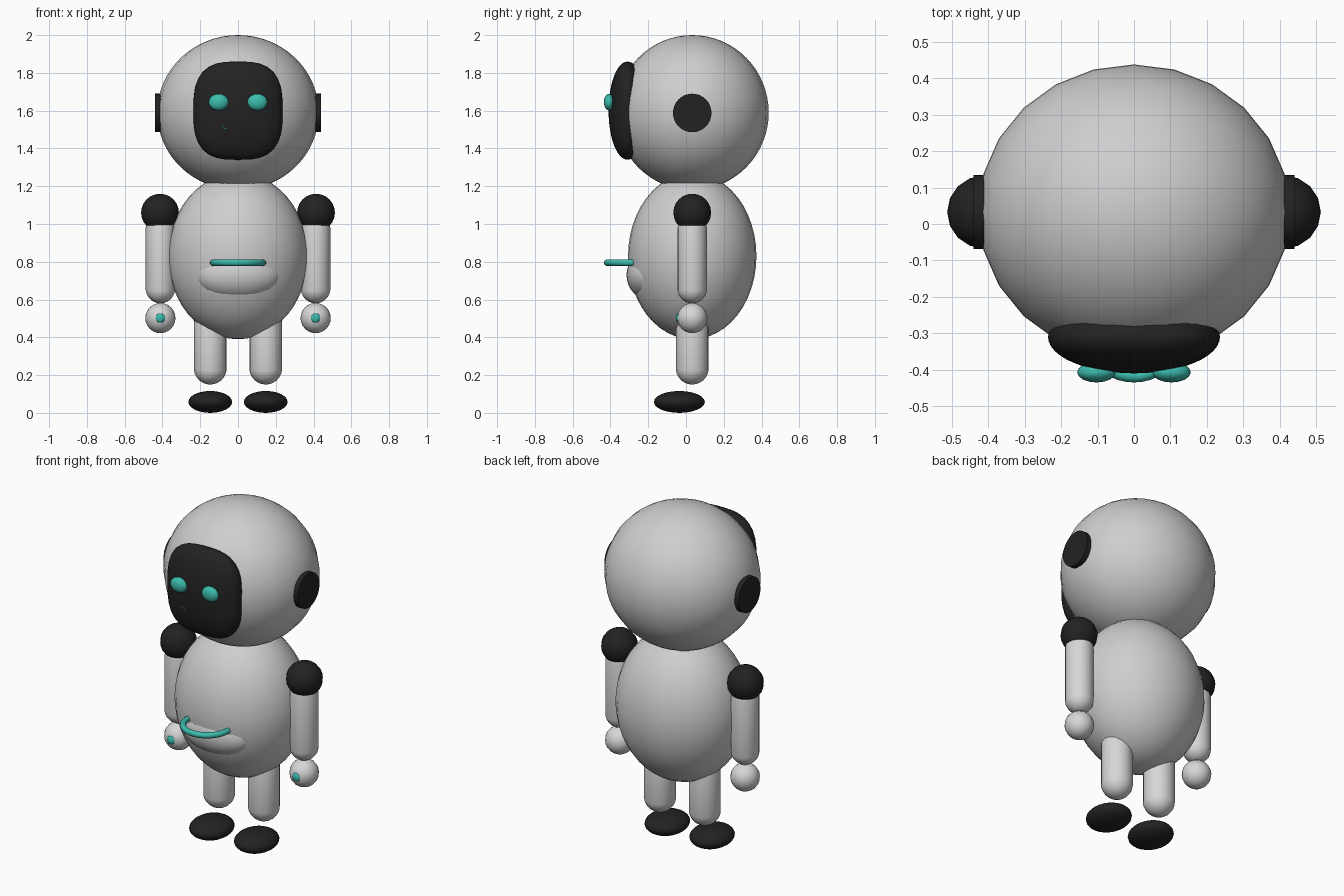
import bpy, bmesh, math
from mathutils import Matrix, Vector

if "Cube" in bpy.data.objects:
    bpy.data.objects.remove(bpy.data.objects["Cube"])


def material(name, rgb):
    m = bpy.data.materials.new(name)
    m.diffuse_color = (*rgb, 1)
    m.use_nodes = True
    m.node_tree.nodes["Principled BSDF"].inputs["Base Color"].default_value = m.diffuse_color
    return m


SHELL = material("shell grey", (0.62, 0.62, 0.63))
LIMB = material("limb grey", (0.68, 0.68, 0.69))
BLACK = material("soft black", (0.016, 0.016, 0.017))
TEAL = material("glow teal", (0.045, 0.50, 0.42))


def finish(name, bm, mat, angle=60):
    mesh = bpy.data.meshes.new(name)
    bmesh.ops.recalc_face_normals(bm, faces=bm.faces)
    bm.to_mesh(mesh)
    bm.free()
    ob = bpy.data.objects.new(name, mesh)
    bpy.context.collection.objects.link(ob)
    mesh.materials.append(mat)
    bpy.ops.object.select_all(action='DESELECT')
    ob.select_set(True)
    bpy.context.view_layer.objects.active = ob
    bpy.ops.object.shade_smooth_by_angle(angle=math.radians(angle))
    return ob


def ellipsoid(name, centre, radii, mat, seg=24, rings=24):
    bm = bmesh.new()
    bmesh.ops.create_uvsphere(bm, u_segments=seg, v_segments=rings, radius=1)
    bmesh.ops.transform(bm, verts=bm.verts,
                        matrix=Matrix.Translation(centre) @ Matrix.Diagonal((*radii, 1)))
    return finish(name, bm, mat)


def capsule(name, x, y, bottom, top, r, mat):
    # sphere split at the equator and pulled apart
    bm = bmesh.new()
    bmesh.ops.create_uvsphere(bm, u_segments=16, v_segments=13, radius=r)
    for v in bm.verts:
        z = top - r if v.co.z > 0 else bottom + r
        v.co += Vector((x, y, z))
    return finish(name, bm, mat)


def ring_arc(name, centre, major, minor, mat, start, end, steps, axis='Z'):
    # tube swept along an arc
    curve = bpy.data.curves.new(name, 'CURVE')
    curve.dimensions = '3D'
    curve.bevel_depth = minor
    curve.bevel_resolution = 3
    curve.use_fill_caps = True
    sp = curve.splines.new('POLY')
    sp.points.add(steps)
    for i, p in enumerate(sp.points):
        a = start + (end - start) * i / steps
        u, v = major * math.cos(a), major * math.sin(a)
        off = Vector((u, v, 0)) if axis == 'Z' else Vector((u, 0, v))
        p.co = (*(Vector(centre) + off), 1)
    ob = bpy.data.objects.new(name, curve)
    bpy.context.collection.objects.link(ob)
    curve.materials.append(mat)
    sp.use_smooth = True
    return ob


# Head and torso
Y = 0.033
ellipsoid("head", (0, Y, 1.59), (0.428, 0.405, 0.41), SHELL, 24, 32)
ellipsoid("torso", (0, Y, 0.83), (0.37, 0.34, 0.44), SHELL, 32, 24)
ellipsoid("belly_pouch", (0, -0.185, 0.73), (0.23, 0.13, 0.135), SHELL, 24, 16)

# Domed visor: rounded-square outline, circular depth profile
bm = bmesh.new()
bmesh.ops.create_uvsphere(bm, u_segments=40, v_segments=24, radius=1)
for v in bm.verts:
    a, b, depth = v.co.x, v.co.y, v.co.z
    flat, cubic = math.hypot(a, b), (abs(a) ** 3 + abs(b) ** 3) ** (1 / 3)
    k = flat / cubic if cubic > 1e-6 else 1
    v.co = (0.236 * a * k, -0.31 - 0.1 * depth, 1.60 + 0.26 * b * k)
finish("visor", bm, BLACK)
ring_arc("visor_dot", (-0.07, -0.400, 1.515), 0.012, 0.002, TEAL, 0, math.tau, 12, 'Y')

# Smile-shaped handle on the belly
ring_arc("belly_handle", (0, -0.287, 0.795), 0.131, 0.017, TEAL, math.pi, math.tau, 20)
for s in (-1, 1):
    ellipsoid("handle_tip", (s * 0.131, -0.287, 0.795), (0.017,) * 3, TEAL, 12, 8)

# Paired parts
for s, side in ((-1, "left"), (1, "right")):
    ellipsoid(side + "_eye", (s * 0.103, -0.407, 1.645), (0.053, 0.028, 0.044), TEAL, 16, 12)

    bm = bmesh.new()
    bmesh.ops.create_cone(bm, cap_ends=True, segments=32, radius1=0.102, radius2=0.102, depth=0.04,
                          matrix=Matrix.Translation((s * 0.42, Y, 1.588)) @ Matrix.Rotation(math.pi / 2, 4, 'Y'))
    finish(side + "_ear", bm, BLACK, 30)

    ellipsoid(side + "_shoulder", (s * 0.413, Y, 1.06), (0.1, 0.1, 0.1), BLACK, 16, 12)
    capsule(side + "_arm", s * 0.411, Y, 0.58, 1.05, 0.078, LIMB)
    ellipsoid(side + "_hand", (s * 0.411, Y, 0.502), (0.08, 0.08, 0.08), LIMB, 16, 12)
    ellipsoid(side + "_palm_light", (s * 0.411, Y - 0.075, 0.502), (0.025, 0.012, 0.025), TEAL, 8, 8)
    capsule(side + "_leg", s * 0.147, Y, 0.15, 0.56, 0.087, LIMB)
    ellipsoid(side + "_foot", (s * 0.147, -0.035, 0.058), (0.116, 0.135, 0.058), BLACK, 24, 12)
